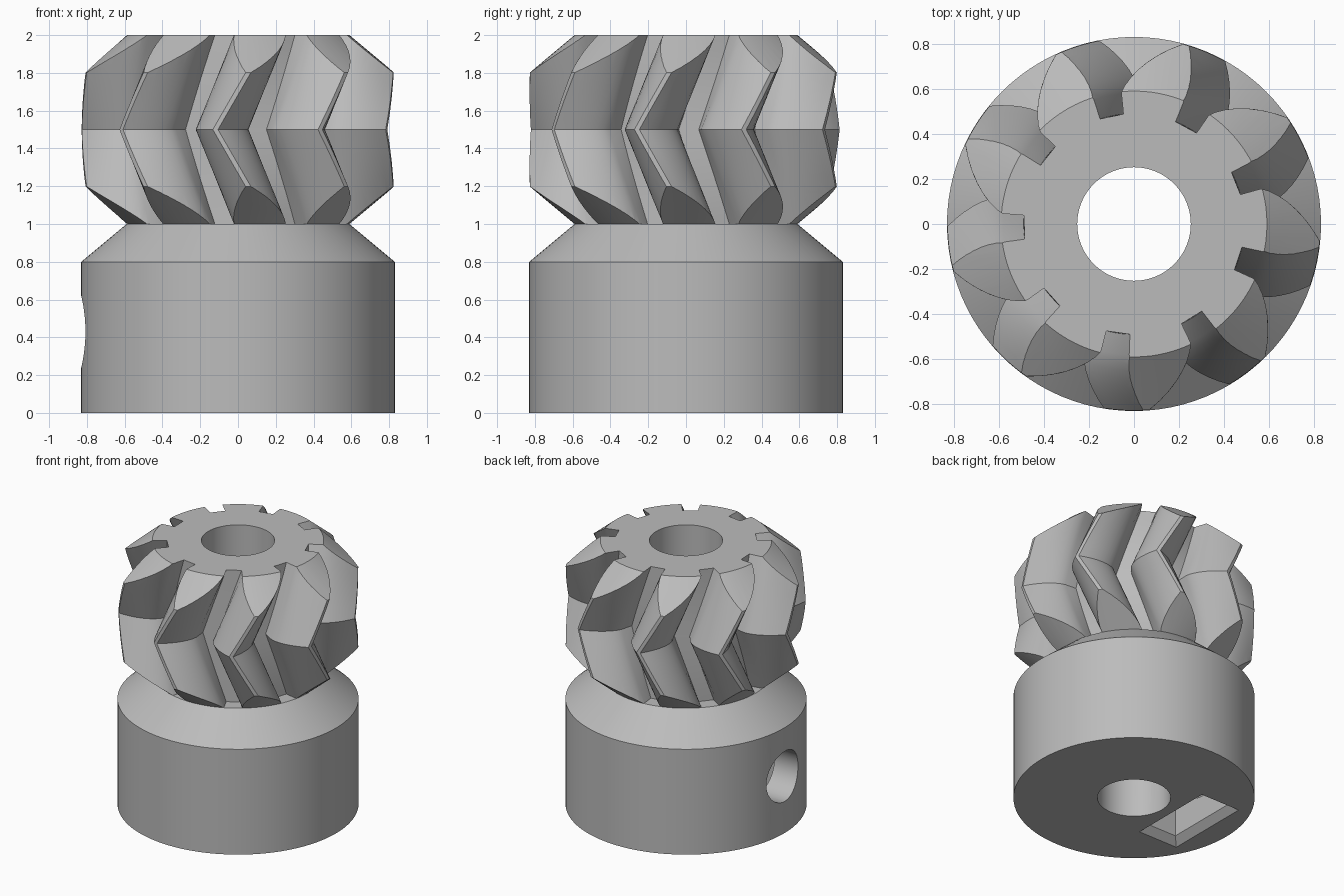
import bpy, bmesh
from math import sin, cos, tan, acos, radians, pi

if "Cube" in bpy.data.objects:
    bpy.data.objects.remove(bpy.data.objects["Cube"], do_unlink=True)

GREY = (0.5, 0.5, 0.5, 1)
mat = bpy.data.materials.new("plain grey")
mat.use_nodes = True
mat.diffuse_color = GREY
mat.node_tree.nodes["Principled BSDF"].inputs["Base Color"].default_value = GREY


def loft(name, rings):
    """Closed solid skinned through rings of equal length."""
    bm = bmesh.new()
    loops = [[bm.verts.new(p) for p in ring] for ring in rings]
    n = len(loops[0])
    for a, b in zip(loops, loops[1:]):
        for i in range(n):
            j = (i + 1) % n
            bm.faces.new((a[i], a[j], b[j], b[i]))
    bm.faces.new(loops[0])
    bm.faces.new(loops[-1])
    bmesh.ops.recalc_face_normals(bm, faces=bm.faces)
    mesh = bpy.data.meshes.new(name)
    bm.to_mesh(mesh)
    bm.free()
    mesh.materials.append(mat)
    obj = bpy.data.objects.new(name, mesh)
    bpy.context.collection.objects.link(obj)
    return obj


def turned(name, profile, n=96):
    """Solid of revolution about z from (radius, height) pairs."""
    return loft(name, [[(r * cos(2 * pi * i / n), r * sin(2 * pi * i / n), z)
                        for i in range(n)] for r, z in profile])


def combine(obj, tool, operation):
    mod = obj.modifiers.new("cut", 'BOOLEAN')
    mod.operation, mod.solver, mod.object = operation, 'EXACT', tool
    bpy.context.view_layer.update()
    deps = bpy.context.evaluated_depsgraph_get()
    mesh = bpy.data.meshes.new_from_object(obj.evaluated_get(deps))
    obj.modifiers.clear()
    obj.data = mesh
    bpy.data.objects.remove(tool, do_unlink=True)


def cut_bore(obj):
    combine(obj, turned("bore_cutter", [(0.252, -0.5), (0.252, 2.5)], 64), 'DIFFERENCE')


# Hub with chamfered shoulder
R, NECK = 0.83, 0.59
hub = turned("hub", [(R, 0), (R, 0.8), (NECK, 1)])
cut_bore(hub)

# Nut pocket: upright slot with a pointed hexagonal end
NEAR, FAR, HALF, MID = -0.38, -0.61, 0.284, 0.43
rise = HALF * tan(radians(30))
house = [(-HALF, -0.1), (HALF, -0.1), (HALF, MID + rise), (0, MID + 2 * rise), (-HALF, MID + rise)]
combine(hub, loft("nut_cutter", [[(x, y, z) for y, z in house] for x in (FAR, NEAR)]), 'DIFFERENCE')

# Bevelled mouth of the nut pocket
mouth = []
for z in (-0.05, 0.1):
    g = 0.05 - z
    mouth.append([(FAR - g, -HALF - g, z), (NEAR + g, -HALF - g, z),
                  (NEAR + g, HALF + g, z), (FAR - g, HALF + g, z)])
combine(hub, loft("mouth_cutter", mouth), 'DIFFERENCE')

# Radial screw hole
screw = [[(x, 0.19 * cos(a * pi / 24), MID + 0.19 * sin(a * pi / 24)) for a in range(48)]
         for x in (-1, -0.1)]
combine(hub, loft("screw_cutter", screw), 'DIFFERENCE')

# Herringbone teeth: involute flanks on straight roots
TEETH, ROOT, BASE, TIP, HALF_TOOTH = 9, 0.49, 0.58, 0.828, 13.8


def tooth_half_angle(r):
    a = acos(min(1, BASE / r))
    return radians(HALF_TOOTH) - (tan(a) - a)


radii = [ROOT] + [BASE + (TIP - BASE) * i / 7 for i in range(8)]
flank = [(r, tooth_half_angle(r)) for r in radii]
outline = []
for k in range(TEETH):
    centre = 2 * pi * k / TEETH
    outline += [(r, centre - h) for r, h in flank]
    outline += [(r, centre + h) for r, h in reversed(flank)]

rings = []
STEPS = 12
for s in range(STEPS + 1):
    z = 1 + s / STEPS
    twist = radians(1.7 + 20 * (abs(z - 1.5) * 2 - 1))
    rings.append([(r * cos(a + twist), r * sin(a + twist), z) for r, a in outline])
gear = loft("herringbone_gear", rings)

# Chamfer both ends of the teeth, then bore through
slope = (R - NECK) / 0.2
envelope = [(NECK - 0.1 * slope, 0.9), (R, 1.2), (R, 1.8), (NECK - 0.1 * slope, 2.1)]
combine(gear, turned("gear_envelope", envelope), 'INTERSECT')
cut_bore(gear)

# Smooth shading with crisp edges
bpy.ops.object.select_all(action='DESELECT')
for obj in (hub, gear):
    obj.select_set(True)
    bpy.context.view_layer.objects.active = obj
bpy.ops.object.shade_smooth_by_angle(angle=radians(25))
